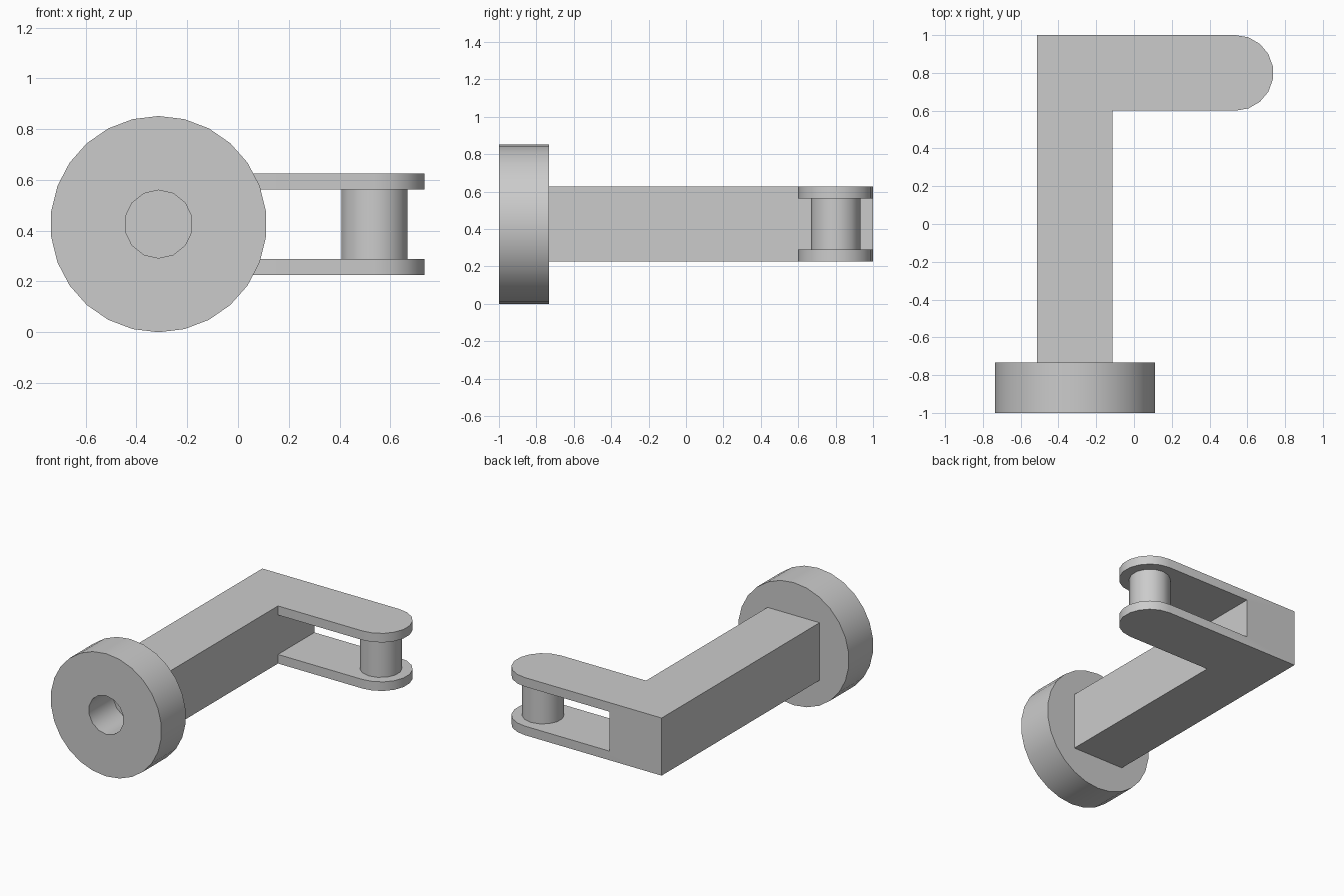
import bpy, bmesh, math
from mathutils import Matrix, Vector

if "Cube" in bpy.data.objects:
    bpy.data.objects.remove(bpy.data.objects["Cube"])

grey = bpy.data.materials.new("plain grey")
grey.use_nodes = True
grey.diffuse_color = (0.6, 0.6, 0.6, 1)
grey.node_tree.nodes["Principled BSDF"].inputs["Base Color"].default_value = (0.6, 0.6, 0.6, 1)

SHAFT_X, MID_Z = -0.313, 0.426     # shaft axis
PIN_X, PIN_Y = 0.538, 0.8          # fork pin axis
HALF, GAP = 0.2, 0.137             # half thickness of bar and of fork slot
FLANGE_BACK = -0.733


def finish(name, bm):
    bmesh.ops.recalc_face_normals(bm, faces=bm.faces)
    mesh = bpy.data.meshes.new(name)
    bm.to_mesh(mesh)
    bm.free()
    mesh.materials.append(grey)
    obj = bpy.data.objects.new(name, mesh)
    bpy.context.collection.objects.link(obj)
    return obj


def prism(name, outline, z0, z1):
    bm = bmesh.new()
    face = bm.faces.new([bm.verts.new((x, y, z0)) for x, y in outline])
    top = bmesh.ops.extrude_face_region(bm, geom=[face])["geom"]
    bmesh.ops.translate(bm, vec=(0, 0, z1 - z0),
                        verts=[v for v in top if isinstance(v, bmesh.types.BMVert)])
    return finish(name, bm)


def polygon(cx, cy, radius, sides):
    # Regular polygon with a corner on its y axis
    return [(cx + radius * math.sin(math.tau * i / sides),
             cy + radius * math.cos(math.tau * i / sides)) for i in range(sides)]


def lay_down(obj):
    # Turn an upright prism so its axis runs along y
    obj.data.transform(Matrix.Rotation(math.radians(90), 4, "X"))
    return obj


def cut(obj, cutter):
    cutter.hide_render = True
    mod = obj.modifiers.new("cut", "BOOLEAN")
    mod.object, mod.operation, mod.solver = cutter, "DIFFERENCE", "EXACT"
    bpy.context.view_layer.objects.active = obj
    bpy.ops.object.modifier_apply(modifier=mod.name)
    bpy.data.objects.remove(cutter)


def smooth(obj):
    bpy.ops.object.select_all(action="DESELECT")
    obj.select_set(True)
    bpy.context.view_layer.objects.active = obj
    bpy.ops.object.shade_smooth_by_angle(angle=math.radians(30))


# L-shaped bar with a rounded fork end
left, right = SHAFT_X - HALF, SHAFT_X + HALF
round_end = [(PIN_X + HALF * math.sin(math.pi * i / 9),
              PIN_Y + HALF * math.cos(math.pi * i / 9)) for i in range(10)]
outline = [(left, FLANGE_BACK), (left, 1)] + round_end + [(right, 0.6), (right, FLANGE_BACK)]
bar = prism("bent_bar", outline, MID_Z - HALF, MID_Z + HALF)

# Slot that splits the short leg into two prongs
slot = prism("slot_cutter", [(right, 0.5), (1, 0.5), (1, 1.1), (right, 1.1)],
             MID_Z - GAP, MID_Z + GAP)
cut(bar, slot)
smooth(bar)

# Pin between the prongs
pin = prism("fork_pin", polygon(PIN_X, PIN_Y, 0.133, 14), MID_Z - GAP, MID_Z + GAP)
smooth(pin)

# Round flange with a centre bore, closed at the back by the bar
flange = lay_down(prism("flange", polygon(SHAFT_X, MID_Z, 0.426, 26), -FLANGE_BACK, 1))
bore = lay_down(prism("bore_cutter", polygon(SHAFT_X, MID_Z, 0.134, 14), 0.6, 1.1))
cut(flange, bore)
smooth(flange)
